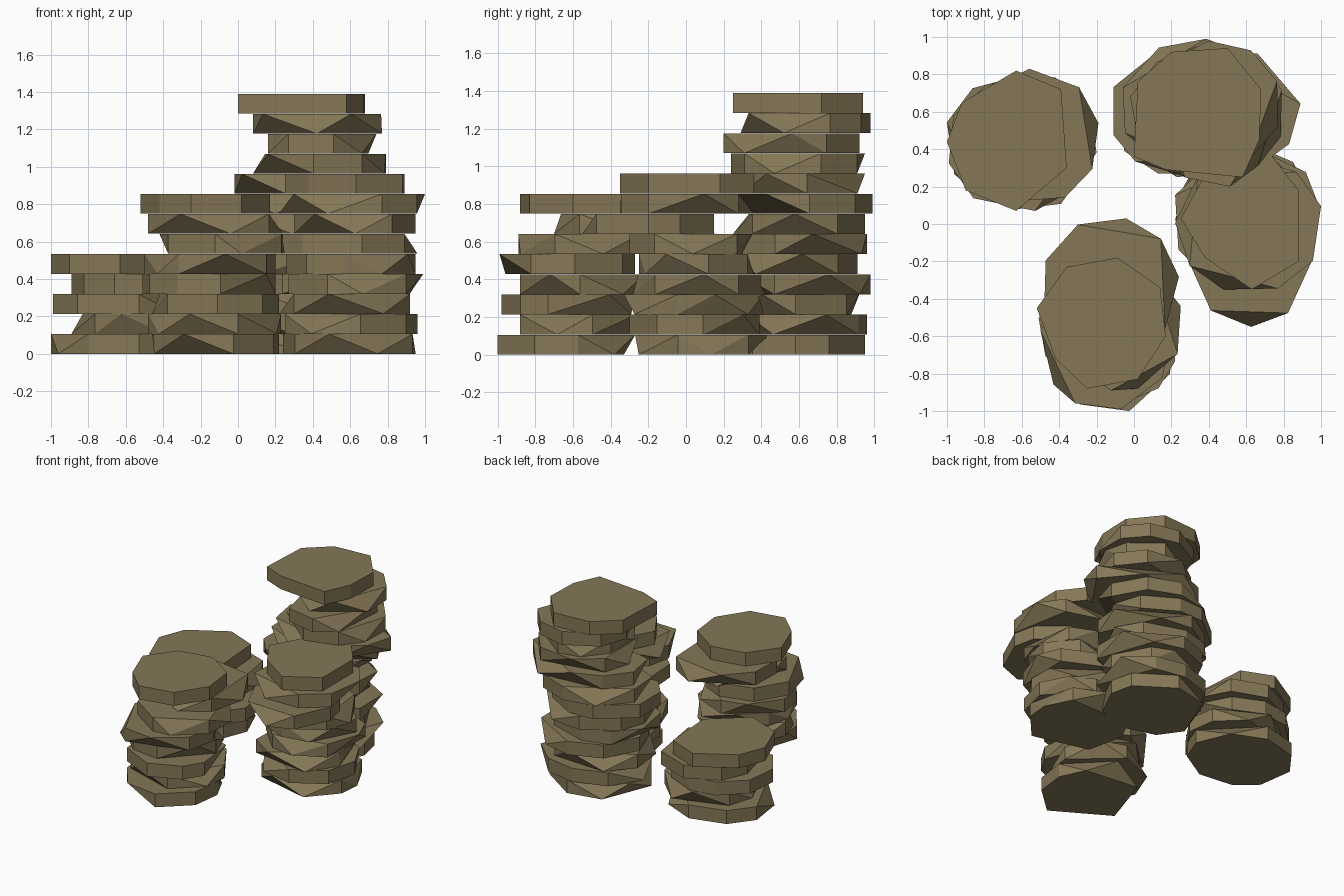
import bpy, bmesh, math, random

if "Cube" in bpy.data.objects:
    bpy.data.objects.remove(bpy.data.objects["Cube"])

random.seed(11)
PITCH, THICK = 0.107, 0.1055

stone = bpy.data.materials.new("stone")
stone.diffuse_color = (0.235, 0.185, 0.095, 1)
stone.use_nodes = True
stone.node_tree.nodes["Principled BSDF"].inputs["Base Color"].default_value = stone.diffuse_color


def outline(box):
    """Irregular eight-sided outline stretched to fill (xmin, xmax, ymin, ymax)."""
    start = random.uniform(0, math.tau)
    pts = []
    for i in range(9):
        a = start + (i + random.uniform(-0.22, 0.22)) * math.tau / 9
        pts.append((math.cos(a), math.sin(a)))
    xs, ys = [p[0] for p in pts], [p[1] for p in pts]
    x0, x1, y0, y1 = box
    return [(x0 + (x - min(xs)) / (max(xs) - min(xs)) * (x1 - x0),
             y0 + (y - min(ys)) / (max(ys) - min(ys)) * (y1 - y0)) for x, y in pts]


def slab(bm_all, pts, z, tops=None):
    """Convex slab; some corners exist only on its top or only on its bottom face."""
    bm = bmesh.new()
    last = "both"
    for x, y in pts:
        kind = "both"
        if tops is None:
            kind = random.choice([k for k in ("both", "both", "top", "low")
                                  if k == "both" or k != last])
            last = kind
        if kind != "low":
            bm.verts.new((x, y, z + THICK))
        if kind != "top":
            bm.verts.new((x, y, z))
    res = bmesh.ops.convex_hull(bm, input=bm.verts[:])
    loose = [v for v in bm.verts if not v.link_faces]
    bmesh.ops.delete(bm, geom=loose, context='VERTS')
    bmesh.ops.dissolve_limit(bm, angle_limit=0.01, verts=bm.verts[:], edges=bm.edges[:])
    bmesh.ops.recalc_face_normals(bm, faces=bm.faces[:])
    tmp = bpy.data.meshes.new("tmp")
    bm.to_mesh(tmp)
    bm.free()
    bm_all.from_mesh(tmp)
    bpy.data.meshes.remove(tmp)


def stack(name, boxes, top):
    bm = bmesh.new()
    for i, box in enumerate(boxes):
        slab(bm, outline(box), i * PITCH)
    slab(bm, top, len(boxes) * PITCH, True)
    me = bpy.data.meshes.new(name)
    bm.to_mesh(me)
    bm.free()
    me.materials.append(stone)
    bpy.context.collection.objects.link(bpy.data.objects.new(name, me))


# short stack, back left
stack("short_stack", [
    (-1.0, -0.22, 0.10, 0.80), (-0.89, -0.20, 0.08, 0.80),
    (-0.99, -0.24, 0.07, 0.78), (-0.89, -0.19, 0.12, 0.83)],
    [(-1.0, 0.44), (-0.92, 0.65), (-0.63, 0.82), (-0.39, 0.72),
     (-0.36, 0.30), (-0.63, 0.07), (-0.90, 0.18)])

# front stack
stack("front_stack", [
    (-0.46, 0.22, -1.0, -0.27), (-0.48, 0.23, -0.88, -0.20),
    (-0.46, 0.22, -0.98, -0.27), (-0.51, 0.20, -0.88, -0.22),
    (-0.50, 0.20, -0.99, -0.27), (-0.42, 0.25, -0.89, -0.20),
    (-0.48, 0.24, -0.70, 0.03)],
    [(-0.52, -0.45), (-0.36, -0.23), (-0.09, -0.18), (0.14, -0.34),
     (0.17, -0.60), (0.02, -0.83), (-0.25, -0.88), (-0.42, -0.72)])

# right stack
stack("right_stack", [
    (0.24, 0.95, -0.27, 0.44), (0.25, 0.96, -0.30, 0.39),
    (0.22, 0.92, -0.33, 0.41), (0.27, 0.99, -0.28, 0.42),
    (0.26, 0.95, -0.25, 0.36), (0.22, 0.96, -0.30, 0.35),
    (0.30, 0.95, -0.55, 0.15), (0.22, 1.0, -0.35, 0.36)],
    [(0.25, 0.03), (0.38, -0.18), (0.63, -0.35), (0.88, -0.20),
     (0.88, 0.18), (0.74, 0.36), (0.40, 0.30)])

# tall stack, back
stack("tall_stack", [
    (-0.05, 0.70, 0.25, 0.95), (-0.08, 0.75, 0.27, 0.96),
    (-0.06, 0.70, 0.25, 0.92), (-0.03, 0.74, 0.26, 0.98),
    (-0.10, 0.70, 0.27, 0.91), (-0.06, 0.75, 0.25, 0.96),
    (-0.11, 0.68, 0.25, 0.95), (-0.06, 0.76, 0.27, 0.99),
    (-0.02, 0.89, 0.28, 0.95), (0.08, 0.79, 0.24, 0.95),
    (0.16, 0.74, 0.20, 0.92), (0.08, 0.77, 0.29, 0.98)],
    [(0.0, 0.36), (0.02, 0.76), (0.20, 0.92), (0.50, 0.94),
     (0.68, 0.72), (0.67, 0.45), (0.58, 0.25), (0.17, 0.29)])
